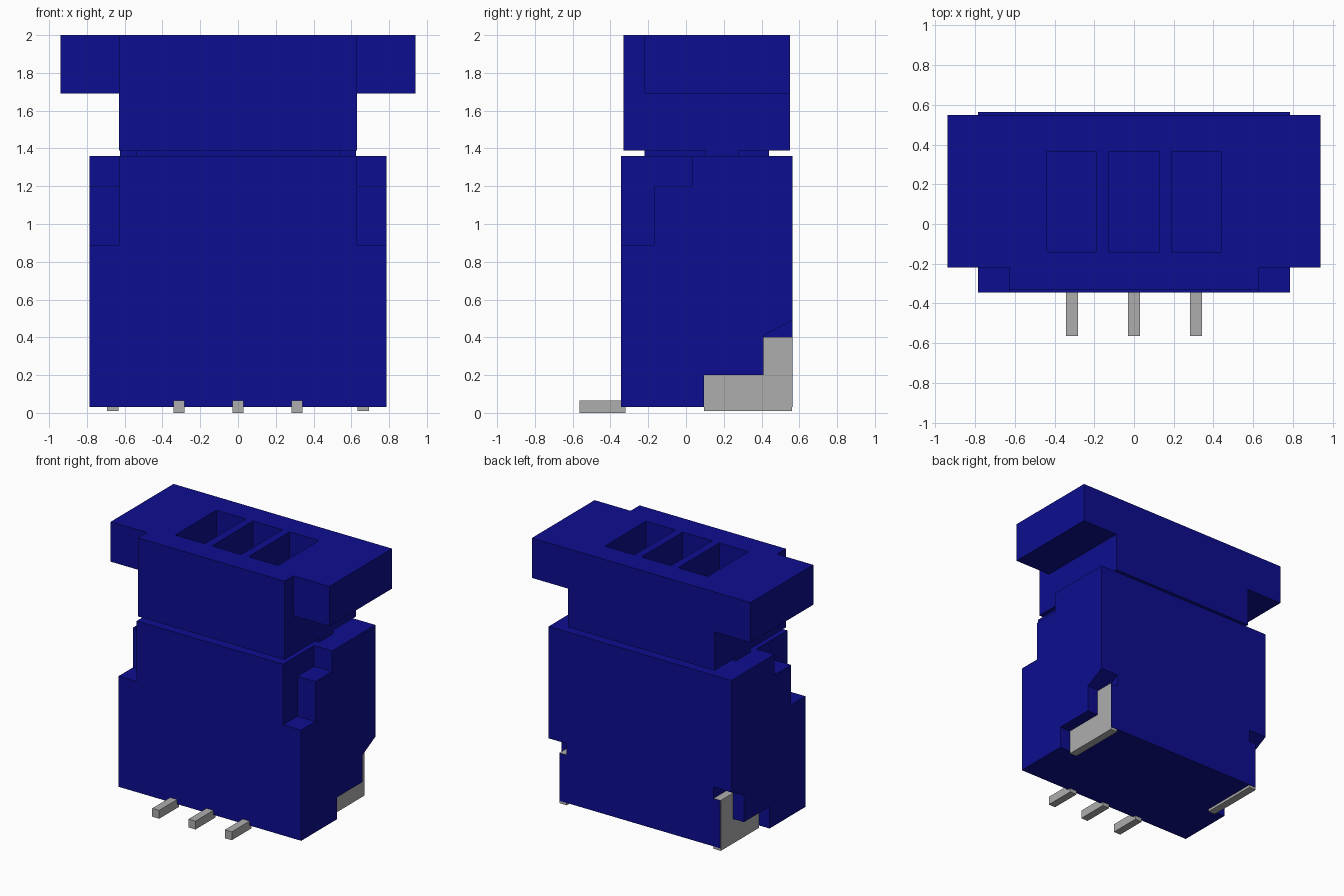
import bpy
import bmesh

cube = bpy.data.objects.get("Cube")
if cube:
    bpy.data.objects.remove(cube, do_unlink=True)


def make_material(name, colour):
    mat = bpy.data.materials.new(name)
    mat.use_nodes = True
    mat.diffuse_color = colour
    bsdf = next(n for n in mat.node_tree.nodes if n.type == 'BSDF_PRINCIPLED')
    bsdf.inputs["Base Color"].default_value = colour
    return mat


BLUE = make_material("navy plastic", (0.004, 0.004, 0.28, 1))
GREY = make_material("tin metal", (0.42, 0.42, 0.42, 1))


def prism(name, profile, lo, hi, axis, mat):
    """Extrude a 2D profile: (y, z) along x, or (x, z) along y."""
    def place(p, t):
        return (t, p[0], p[1]) if axis == 'x' else (p[0], t, p[1])
    bm = bmesh.new()
    a = [bm.verts.new(place(p, lo)) for p in profile]
    b = [bm.verts.new(place(p, hi)) for p in profile]
    bm.faces.new(a)
    bm.faces.new(b[::-1])
    n = len(profile)
    for i in range(n):
        j = (i + 1) % n
        bm.faces.new((a[j], a[i], b[i], b[j]))
    bmesh.ops.recalc_face_normals(bm, faces=bm.faces)
    mesh = bpy.data.meshes.new(name)
    bm.to_mesh(mesh)
    bm.free()
    mesh.materials.append(mat)
    ob = bpy.data.objects.new(name, mesh)
    bpy.context.collection.objects.link(ob)
    return ob


def box(name, x, y, z, mat):
    rect = [(y[0], z[0]), (y[1], z[0]), (y[1], z[1]), (y[0], z[1])]
    return prism(name, rect, min(x), max(x), 'x', mat)


def cut(target, cutters):
    for c in cutters:
        c.hide_render = True
        mod = target.modifiers.new("cut", 'BOOLEAN')
        mod.operation = 'DIFFERENCE'
        mod.solver = 'EXACT'
        mod.object = c
        bpy.context.view_layer.objects.active = target
        bpy.ops.object.modifier_apply(modifier=mod.name)
        bpy.data.objects.remove(c, do_unlink=True)


def side_cutter(profile, inner, side):
    ends = sorted((side * inner, side * 0.9))
    return prism("cutter", profile, ends[0], ends[1], 'x', BLUE)


# Lower housing with stepped front corners and side recesses for the clips
housing = box("lower_housing", (-0.785, 0.785), (-0.345, 0.565), (0.03, 1.36), BLUE)
step = [(-0.5, 0.89), (-0.17, 0.89), (-0.17, 1.2), (0.035, 1.2), (0.035, 1.5), (-0.5, 1.5)]
recess = [(0.095, -0.1), (0.7, -0.1), (0.7, 0.561), (0.41, 0.41), (0.41, 0.2), (0.095, 0.2)]
pocket = [(0.41, 0.40), (0.7, 0.40), (0.7, 0.561), (0.41, 0.41)]
cutters = []
for s in (-1, 1):
    cutters += [side_cutter(step, 0.63, s), side_cutter(recess, 0.69, s),
                side_cutter(pocket, 0.63, s)]
cut(housing, cutters)

# Upper plug: T-shaped block, wings set back at the front, three sockets on top
tee = [(-0.63, 1.39), (0.63, 1.39), (0.63, 1.69), (0.94, 1.69),
       (0.94, 2.0), (-0.94, 2.0), (-0.94, 1.69), (-0.63, 1.69)]
plug = prism("upper_plug", tee, -0.33, 0.55, 'y', BLUE)
cutters = [box("cutter", (s * 0.63, s * 1.1), (-0.5, -0.22), (1.5, 2.2), BLUE) for s in (-1, 1)]
cutters += [box("cutter", (x - 0.126, x + 0.126), (-0.14, 0.365), (1.45, 2.2), BLUE)
            for x in (-0.315, 0, 0.315)]
cut(plug, cutters)

# Neck joining plug and housing, with a side rib
box("neck", (-0.54, 0.54), (-0.22, 0.44), (1.33, 1.41), BLUE)
box("neck_rib", (-0.625, 0.625), (0.10, 0.28), (1.33, 1.41), BLUE)

# L-shaped metal mounting clips
ell = [(0.095, 0.01), (0.562, 0.01), (0.562, 0.402), (0.405, 0.402), (0.405, 0.2), (0.095, 0.2)]
for s, side in ((-1, "right"), (1, "left")):
    ends = sorted((s * 0.632, s * 0.693))
    prism(side + "_mounting_clip", ell, ends[0], ends[1], 'x', GREY)

# Contact pins
for i, x in enumerate((-0.312, 0, 0.312)):
    box("contact_pin_%d" % (i + 1), (x - 0.03, x + 0.03), (-0.565, -0.32), (0.0, 0.065), GREY)
